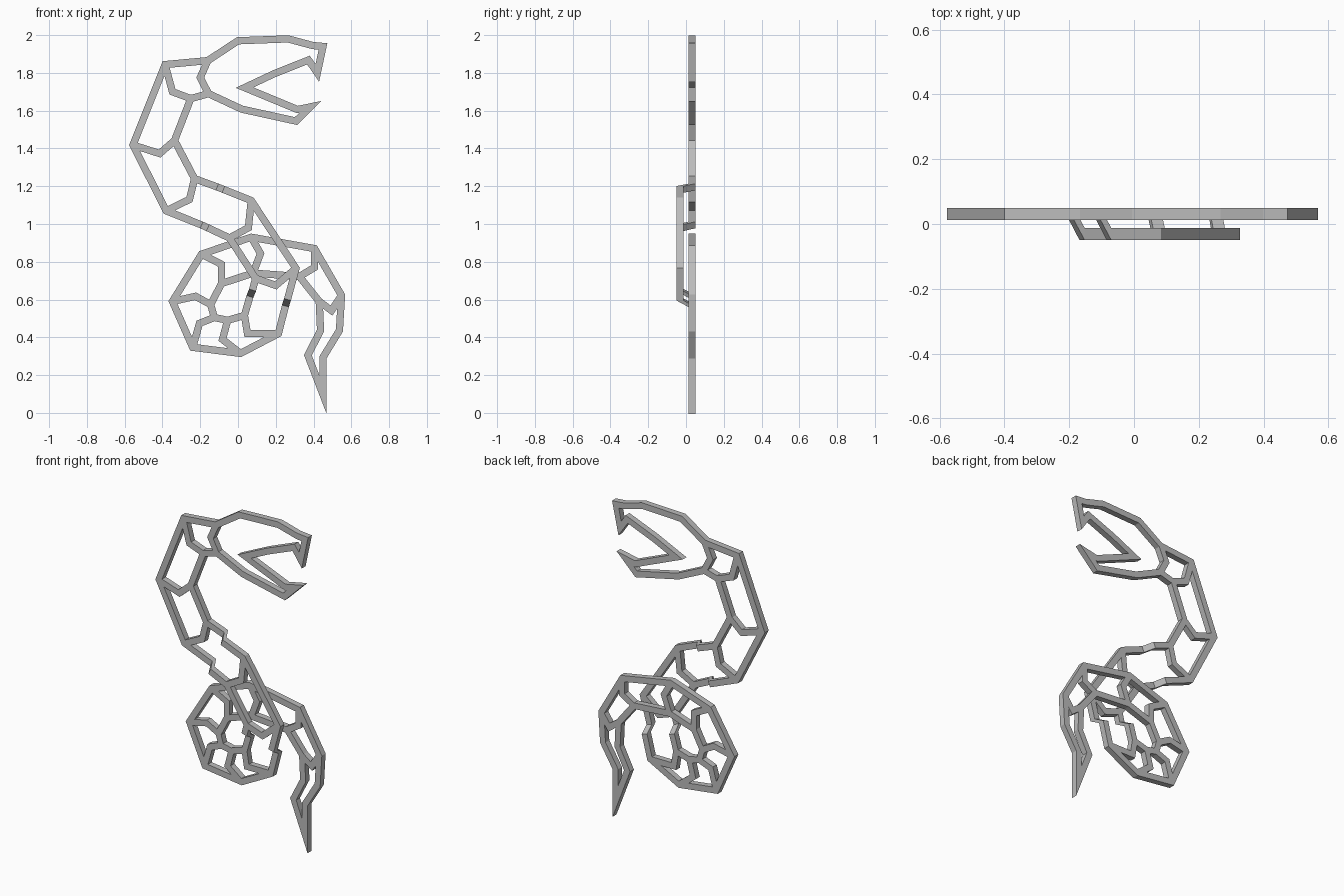
import bpy
import bmesh
from mathutils import Vector

cube = bpy.data.objects.get("Cube")
if cube:
    bpy.data.objects.remove(cube, do_unlink=True)

BAR = 0.038          # bar width seen from the front
DEPTH = 0.0375       # bar thickness
BACK, FRONT = 0.03125, -0.03125   # centre planes of the two layers

grey = bpy.data.materials.new("plain grey")
grey.use_nodes = True
colour = (0.5, 0.5, 0.5, 1)
grey.diffuse_color = colour
grey.node_tree.nodes["Principled BSDF"].inputs["Base Color"].default_value = colour


def layer(points, y):
    """Place flat (x, z) points on a layer."""
    return [(x, y, z) for x, z in points]


def corner_offset(before, here, after):
    """Half-width mitre vector at a corner of a path."""
    normals = []
    for start, end in ((before, here), (here, after)):
        if start is not None and end is not None:
            run = Vector((end[0] - start[0], end[2] - start[2])).normalized()
            normals.append(Vector((-run.y, run.x)))
    mitre = sum(normals, Vector((0, 0))).normalized()
    return mitre * (BAR / 2 / max(mitre.dot(normals[0]), 0.12))


def make_bar(name, points, closed=False):
    """Rectangular bar with mitred corners along a path."""
    bm = bmesh.new()
    count = len(points)
    rings = []
    for i, here in enumerate(points):
        before = points[i - 1] if closed or i > 0 else None
        after = points[(i + 1) % count] if closed or i < count - 1 else None
        off = corner_offset(before, here, after)
        x, y, z = here
        rings.append([bm.verts.new((x + s * off.x, y + t * DEPTH / 2, z + s * off.y))
                      for s, t in ((-1, -1), (1, -1), (1, 1), (-1, 1))])
    for i in range(count if closed else count - 1):
        a, b = rings[i], rings[(i + 1) % count]
        for k in range(4):
            n = (k + 1) % 4
            bm.faces.new((a[k], a[n], b[n], b[k]))
    if not closed:
        bm.faces.new(rings[0])
        bm.faces.new(rings[-1])
    bmesh.ops.recalc_face_normals(bm, faces=bm.faces)
    mesh = bpy.data.meshes.new(name)
    bm.to_mesh(mesh)
    bm.free()
    mesh.materials.append(grey)
    obj = bpy.data.objects.new(name, mesh)
    bpy.context.collection.objects.link(obj)
    return obj


# Head: closed outline with open jaws
crown, throat = (-.16, 1.865), (-.156, 1.69)
upper_jaw = [(0, 1.97), (.265, 1.98), (.395, 1.945), (.45, 1.94), (.42, 1.8),
             (.373, 1.868), (.19, 1.795), (.035, 1.722)]
lower_jaw = [(.315, 1.606), (.383, 1.62), (.307, 1.545), (.02, 1.608)]
head = [crown] + upper_jaw + lower_jaw + [throat, (-.2, 1.775)]
make_bar("head_outline", layer(head, BACK), closed=True)

# Outer neck edge, which becomes the inner edge of the coil
neck_outer = [(-.386, 1.844), (-.556, 1.418), (-.38, 1.07)]
bridge_left = [(-.16, .98), (-.045, .926), (.093, .712), (.077, .65)]
coil_inner = [(.034, .516), (-.055, .49), (-.125, .505), (-.145, .574),
              (-.087, .685), (.08, .74), (.325, .722), (.43, .59)]
tail_left = [(.437, .437), (.37, .305), (.45, .097)]

# Inner neck edge, which becomes the outer edge of the coil
neck_inner = [(-.25, 1.664), (-.336, 1.442), (-.23, 1.24)]
bridge_right = [(-.077, 1.183), (.07, 1.124), (.307, .765), (.262, .6)]
coil_outer = [(.214, .42), (.013, .315), (-.24, .347), (-.347, .59),
              (-.193, .84), (.07, .93), (.405, .87), (.548, .622)]
tail_right = [(.537, .437), (.45, .294)]

# Both body edges step forward over the coil, then back, and meet at the tail tip
left_edge = (layer([crown] + neck_outer + [(-.193, .995)], BACK)
             + layer(bridge_left, FRONT)
             + layer([(.063, .616)] + coil_inner + tail_left, BACK))
right_edge = (layer([throat] + neck_inner + [(-.11, 1.196)], BACK)
              + layer(bridge_right, FRONT)
              + layer([(.251, .566)] + coil_outer + tail_right, BACK))
make_bar("body_outline", left_edge + right_edge[::-1])

# Bent ribs between the two edges: (start, bend, end)
neck_ribs = [
    (neck_outer[0], (-.347, 1.7), neck_inner[0]),
    (neck_outer[1], (-.415, 1.373), neck_inner[1]),
    (neck_outer[2], (-.257, 1.13), neck_inner[2]),
]
bridge_ribs = [
    (bridge_right[1], (.055, .98), bridge_left[1]),
    (bridge_right[2], (.2, .675), bridge_left[2]),
]
coil_bends = [(.05, .42), (-.082, .389), (-.204, .474), (-.225, .617),
              (-.087, .786), (.119, .844), (.405, .77), (.495, .542)]
coil_ribs = list(zip(coil_outer, coil_bends, coil_inner))

for group, ribs, y in (("neck", neck_ribs, BACK),
                       ("bridge", bridge_ribs, FRONT),
                       ("coil", coil_ribs, BACK)):
    for number, rib in enumerate(ribs, 1):
        make_bar(f"{group}_rib_{number}", layer(rib, y))
